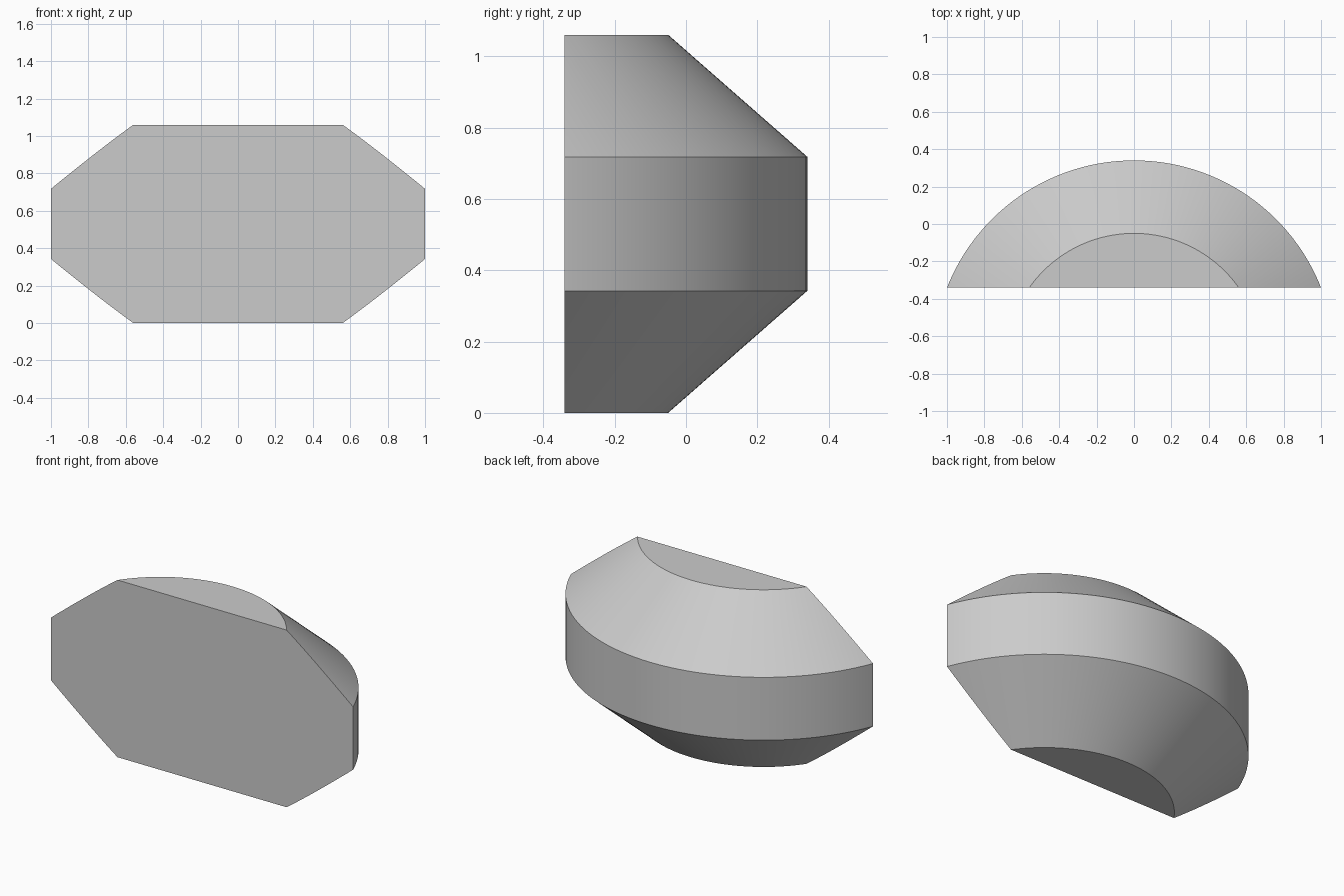
import bpy
import bmesh
import math
from mathutils import Vector

cube = bpy.data.objects.get("Cube")
if cube:
    bpy.data.objects.remove(cube, do_unlink=True)

# Dimensions: a bevelled drum, cut lengthwise by a flat front plane
FRONT_Y = -0.34
AXIS_Y = -0.735
R_OUTER, R_CAP = 1.075, 0.685
HEIGHT, BAND_LOW, BAND_HIGH = 1.06, 0.342, 0.718
SEGMENTS = 144

# One plain grey
grey = bpy.data.materials.new("light_grey")
grey.use_nodes = True
colour = (0.6, 0.6, 0.6, 1)
grey.diffuse_color = colour
grey.node_tree.nodes["Principled BSDF"].inputs["Base Color"].default_value = colour

# Spin the side profile around the upright axis
bm = bmesh.new()
axis = Vector((0, AXIS_Y, 0))
profile = [(R_CAP, 0), (R_OUTER, BAND_LOW), (R_OUTER, BAND_HIGH), (R_CAP, HEIGHT)]
verts = [bm.verts.new(axis + Vector((r, 0, z))) for r, z in profile]
edges = [bm.edges.new(pair) for pair in zip(verts, verts[1:])]
bmesh.ops.spin(bm, geom=verts + edges, cent=axis, axis=(0, 0, 1),
               angle=math.tau, steps=SEGMENTS, use_merge=True)
bmesh.ops.remove_doubles(bm, verts=bm.verts, dist=0.0001)

# Close the top and bottom
bmesh.ops.holes_fill(bm, edges=[e for e in bm.edges if e.is_boundary], sides=0)

# Slice off the front and close the flat face
bmesh.ops.bisect_plane(bm, geom=bm.verts[:] + bm.edges[:] + bm.faces[:],
                       plane_co=(0, FRONT_Y, 0), plane_no=(0, 1, 0), clear_inner=True)
bmesh.ops.holes_fill(bm, edges=[e for e in bm.edges if e.is_boundary], sides=0)
bmesh.ops.recalc_face_normals(bm, faces=bm.faces)

mesh = bpy.data.meshes.new("bevelled_drum_segment")
bm.to_mesh(mesh)
bm.free()
mesh.materials.append(grey)
body = bpy.data.objects.new("bevelled_drum_segment", mesh)
bpy.context.collection.objects.link(body)

# Smooth curved walls, crisp rims
bpy.ops.object.select_all(action="DESELECT")
body.select_set(True)
bpy.context.view_layer.objects.active = body
bpy.ops.object.shade_smooth_by_angle(angle=math.radians(30))
